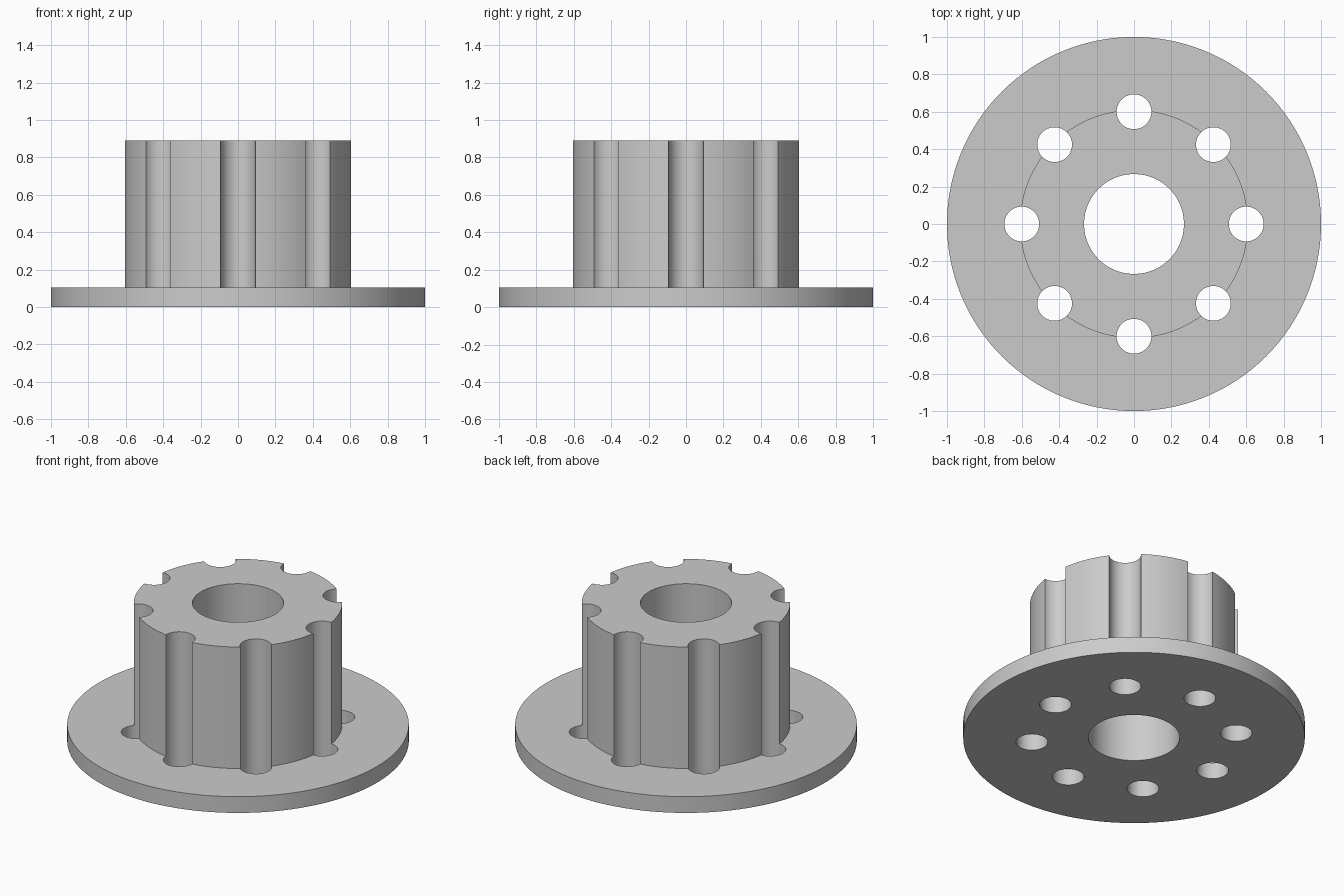
import bpy, bmesh, math
from mathutils import Matrix

default = bpy.data.objects.get("Cube")
if default:
    bpy.data.objects.remove(default, do_unlink=True)

FLANGE_R, HUB_R, BORE_R = 1.0, 0.61, 0.267
FLANGE_H, HUB_H = 0.105, 0.89
HOLE_R, HOLE_RING, HOLES = 0.093, 0.6, 8

grey = bpy.data.materials.new("plain_grey")
grey.use_nodes = True
colour = (0.6, 0.6, 0.6, 1)
grey.diffuse_color = colour
grey.node_tree.nodes["Principled BSDF"].inputs["Base Color"].default_value = colour


def make_object(name, bm):
    bmesh.ops.recalc_face_normals(bm, faces=bm.faces)
    mesh = bpy.data.meshes.new(name)
    bm.to_mesh(mesh)
    bm.free()
    mesh.materials.append(grey)
    obj = bpy.data.objects.new(name, mesh)
    bpy.context.collection.objects.link(obj)
    return obj


def lathe(name, profile, steps):
    """Revolve a closed (radius, height) profile around z."""
    bm = bmesh.new()
    rings = []
    for i in range(steps):
        a = math.tau * i / steps
        rings.append([bm.verts.new((r * math.cos(a), r * math.sin(a), z)) for r, z in profile])
    n = len(profile)
    for i, ring in enumerate(rings):
        after = rings[(i + 1) % steps]
        for j in range(n):
            k = (j + 1) % n
            bm.faces.new((ring[j], after[j], after[k], ring[k]))
    return make_object(name, bm)


# Flanged hub with central bore
hub = lathe("flanged_hub", [
    (BORE_R, 0), (FLANGE_R, 0), (FLANGE_R, FLANGE_H),
    (HUB_R, FLANGE_H), (HUB_R, HUB_H), (BORE_R, HUB_H)], 128)

# Ring of drills: holes through the flange, flutes along the hub
bm = bmesh.new()
for i in range(HOLES):
    place = (Matrix.Rotation(math.tau * i / HOLES, 4, "Z")
             @ Matrix.Translation((HOLE_RING, 0, HUB_H / 2)))
    bmesh.ops.create_cone(bm, cap_ends=True, segments=48, radius1=HOLE_R,
                          radius2=HOLE_R, depth=HUB_H * 1.5, matrix=place)
drills = make_object("hole_cutters", bm)
drills.hide_render = True

cut = hub.modifiers.new("drill_holes", "BOOLEAN")
cut.operation = "DIFFERENCE"
cut.solver = "EXACT"
cut.object = drills

bpy.ops.object.select_all(action="DESELECT")
hub.select_set(True)
bpy.context.view_layer.objects.active = hub
bpy.ops.object.modifier_apply(modifier=cut.name)
bpy.data.objects.remove(drills, do_unlink=True)
bpy.ops.object.shade_smooth_by_angle(angle=math.radians(30))
